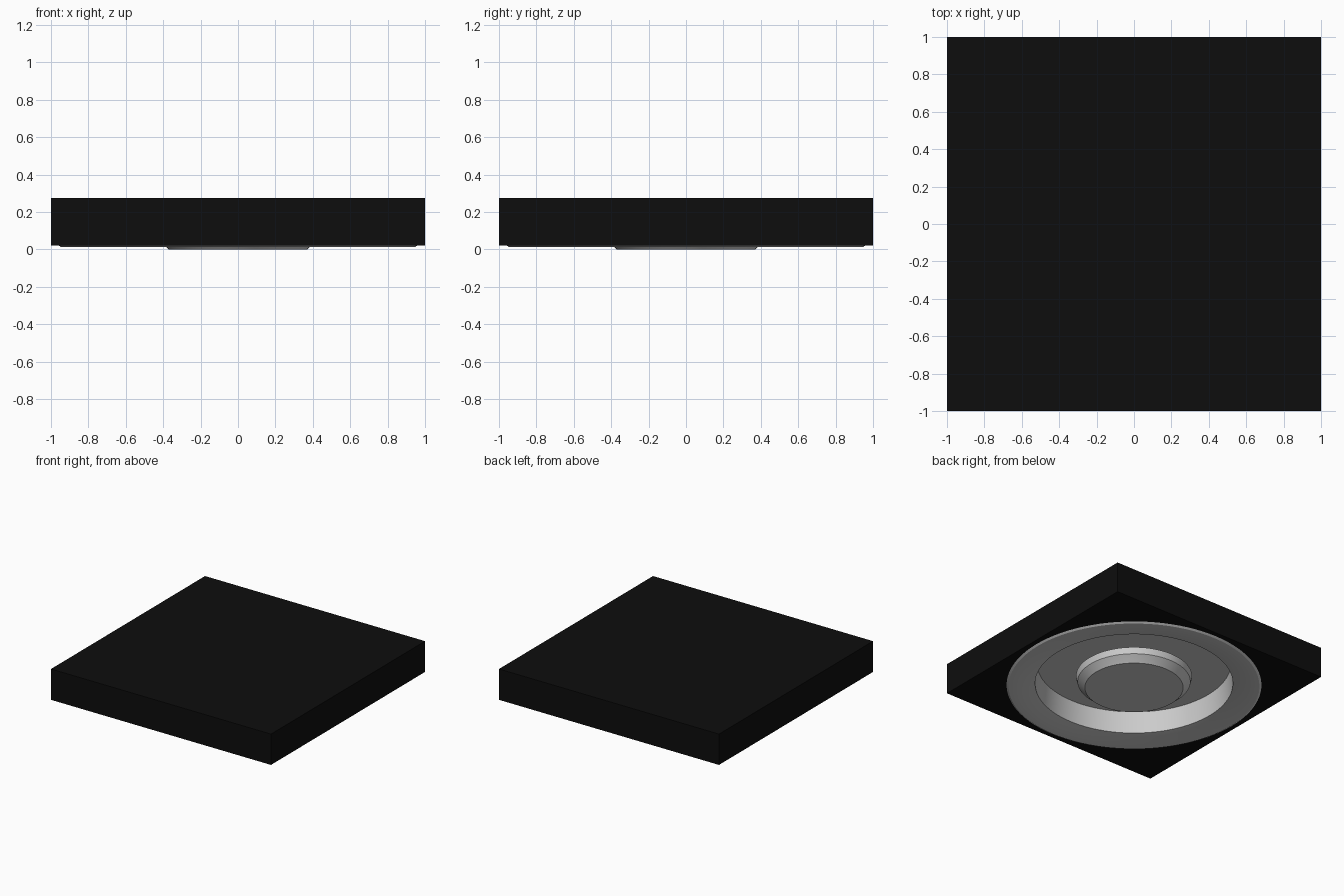
import bpy, bmesh, math

if "Cube" in bpy.data.objects:
    bpy.data.objects.remove(bpy.data.objects["Cube"])


def material(name, rgb):
    m = bpy.data.materials.new(name)
    m.diffuse_color = (*rgb, 1)
    m.use_nodes = True
    m.node_tree.nodes["Principled BSDF"].inputs["Base Color"].default_value = m.diffuse_color
    return m


def add_object(name, bm, mat):
    me = bpy.data.meshes.new(name)
    bm.to_mesh(me)
    bm.free()
    ob = bpy.data.objects.new(name, me)
    bpy.context.collection.objects.link(ob)
    if mat:
        me.materials.append(mat)
    return ob


def lathe(name, profile, mat, n=96):
    """Revolve (radius, z) points around the z axis."""
    bm = bmesh.new()
    rings = []
    for r, z in profile:
        if r == 0:
            rings.append([bm.verts.new((0, 0, z))] * n)
        else:
            rings.append([bm.verts.new((r * math.cos(2 * math.pi * j / n),
                                        r * math.sin(2 * math.pi * j / n), z))
                          for j in range(n)])
    for a, b in zip(rings, rings[1:]):
        for j in range(n):
            k = (j + 1) % n
            quad = [a[j], a[k], b[k], b[j]]
            bm.faces.new(list(dict.fromkeys(quad)))
    ob = add_object(name, bm, mat)
    bpy.ops.object.select_all(action='DESELECT')
    ob.select_set(True)
    bpy.context.view_layer.objects.active = ob
    bpy.ops.object.shade_smooth_by_angle(angle=math.radians(30))
    return ob


black = material("black", (0.004, 0.004, 0.004))
grey = material("light_grey", (0.6, 0.6, 0.6))

# Square housing slab
bm = bmesh.new()
bmesh.ops.create_cube(bm, size=1)
for v in bm.verts:
    v.co = (v.co.x * 2, v.co.y * 2, 0.275 if v.co.z > 0 else 0.022)
housing = add_object("housing", bm, black)

# Round pocket cut into the underside
bm = bmesh.new()
bmesh.ops.create_cone(bm, cap_ends=True, segments=96, radius1=0.88, radius2=0.88, depth=0.4)
cutter = add_object("pocket_cutter", bm, None)
cutter.location.z = 0.23 - 0.2
cutter.hide_render = True
mod = housing.modifiers.new("pocket", 'BOOLEAN')
mod.operation = 'DIFFERENCE'
mod.solver = 'EXACT'
mod.object = cutter
bpy.ops.object.select_all(action='DESELECT')
housing.select_set(True)
bpy.context.view_layer.objects.active = housing
bpy.ops.object.modifier_apply(modifier=mod.name)
bpy.data.objects.remove(cutter)

# Flat outer ring with deep bowl
lathe("ring_and_bowl", [(0, 0.21), (0.73, 0.21), (0.745, 0.035), (0.87, 0.013),
                        (0.945, 0.012), (0.96, 0.022)], grey)

# Flared centre hub on a short stem
lathe("centre_hub", [(0, 0), (0.37, 0), (0.385, 0.015), (0.425, 0.05), (0.437, 0.10),
                     (0.1, 0.10), (0.1, 0.21)], grey)
